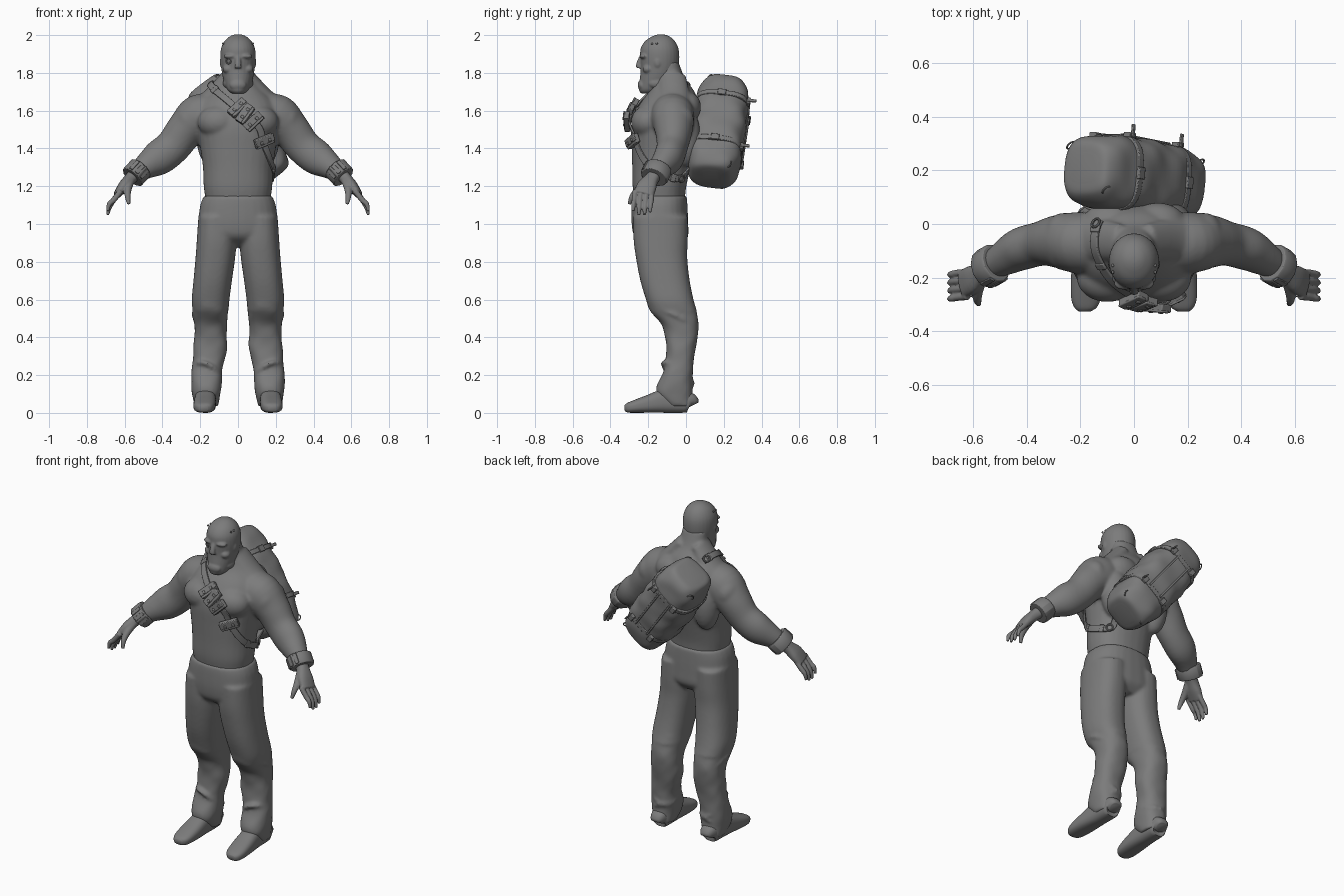
import bpy, bmesh, math
from mathutils import Vector, Matrix
from mathutils.bvhtree import BVHTree

X, Y, Z = Vector((1, 0, 0)), Vector((0, 1, 0)), Vector((0, 0, 1))
if "Cube" in bpy.data.objects:
    bpy.data.objects.remove(bpy.data.objects["Cube"])

grey = bpy.data.materials.new("plain grey")
grey.use_nodes = True
grey.diffuse_color = (0.2, 0.2, 0.2, 1)
grey.node_tree.nodes["Principled BSDF"].inputs["Base Color"].default_value = (0.2, 0.2, 0.2, 1)


def dense(rows, n=4):
    """Smoothly resample rows of numbers."""
    out, last = [], len(rows) - 1
    for i in range(last):
        quad = list(zip(rows[max(i - 1, 0)], rows[i], rows[i + 1], rows[min(i + 2, last)]))
        for t in (k / n for k in range(n)):
            out.append([b + 0.5 * t * (c - a + t * (2 * a - 5 * b + 4 * c - d + t * (3 * b - a - 3 * c + d)))
                        for a, b, c, d in quad])
    return out + [list(rows[last])]


def loft(bm, sections, p=2, sides=28, fold=0):
    """Skin super-elliptic sections given as (centre, u, v)."""
    rings = []
    for c, u, v in sections:
        ring = []
        for k in range(sides):
            a = math.tau * (k + 0.5) / sides
            ca, sa = math.cos(a), math.sin(a)
            w = 1 + fold * math.sin(3 * a + c.z * 45) + fold * math.sin(5 * a - c.z * 70) / 2
            off = u * math.copysign(abs(ca) ** (2 / p), ca) + v * math.copysign(abs(sa) ** (2 / p), sa)
            ring.append(bm.verts.new(c + off * w))
        rings.append(ring)
    for r, q in zip(rings, rings[1:]):
        for k in range(sides):
            j = (k + 1) % sides
            bm.faces.new((r[k], r[j], q[j], q[k]))
    bm.faces.new(rings[0])
    bm.faces.new(rings[-1])


def tube(bm, rows, ref=Y, s=1, n=4, **kw):
    """Tube along (x, y, z, radius, radius) rows."""
    rows = dense(rows, n)
    pts = [Vector((s * r[0], r[1], r[2])) for r in rows]
    secs = []
    for i, r in enumerate(rows):
        d = (pts[min(i + 1, len(pts) - 1)] - pts[max(i - 1, 0)]).normalized()
        u = d.cross(ref).normalized()
        secs.append((pts[i], u * r[3], d.cross(u) * r[-1]))
    loft(bm, secs, **kw)


def stack(bm, rows, s=1, n=4, **kw):
    """Level sections given as (z, centre x, half width, front y, back y)."""
    loft(bm, [(Vector((s * cx, (f + b) / 2, z)), X * w, Y * (b - f) / 2)
              for z, cx, w, f, b in dense(rows, n)], **kw)


def ball(bm, c, r):
    bmesh.ops.create_icosphere(bm, subdivisions=3, radius=1,
                               matrix=Matrix.LocRotScale(Vector(c), None, Vector(r)))


def block(bm, c, a, b, d):
    """Box with half-extent vectors a, b, d."""
    m = Matrix((a, b, d)).transposed().to_4x4()
    m.translation = c
    bmesh.ops.create_cube(bm, size=2, matrix=m)


def hoop(bm, c, a, b, r):
    pts = [(c + a * math.cos(k * math.tau / 16) + b * math.sin(k * math.tau / 16)) for k in range(17)]
    n = a.cross(b).normalized()
    loft(bm, [(q, (q - c).normalized() * r, n * r) for q in pts], sides=8)


def finish(bm, name, voxel=0, smooth=0, bevel=0, angle=40):
    bmesh.ops.recalc_face_normals(bm, faces=bm.faces)
    me = bpy.data.meshes.new(name)
    bm.to_mesh(me)
    bm.free()
    me.materials.append(grey)
    ob = bpy.data.objects.new(name, me)
    bpy.context.collection.objects.link(ob)
    bpy.ops.object.select_all(action='DESELECT')
    ob.select_set(True)
    bpy.context.view_layer.objects.active = ob
    bpy.ops.object.shade_smooth_by_angle(angle=math.radians(angle))
    if voxel:
        m = ob.modifiers.new("blend", 'REMESH')
        m.mode, m.voxel_size, m.use_smooth_shade = 'VOXEL', voxel, True
        m = ob.modifiers.new("soften", 'SMOOTH')
        m.iterations = smooth
    if bevel:
        m = ob.modifiers.new("bevel", 'BEVEL')
        m.width, m.segments = bevel, 2
    return ob


# Torso, neck and arms blended into one skin
bm = bmesh.new()
stack(bm, [(1.08, 0, .17, -.265, -.01), (1.14, 0, .174, -.275, -.005), (1.2, 0, .182, -.283, .002),
           (1.3, 0, .186, -.285, .025), (1.4, 0, .2, -.288, .05), (1.5, 0, .215, -.29, .07),
           (1.58, 0, .215, -.275, .075), (1.65, 0, .19, -.235, .065), (1.71, 0, .135, -.19, .04),
           (1.77, 0, .088, -.17, -.005), (1.86, 0, .075, -.15, -.04)], p=2.3)
for s in (1, -1):
    tube(bm, [(.1, -.07, 1.62, .08, .1), (.2, -.07, 1.57, .12, .115), (.28, -.065, 1.495, .102, .1),
              (.345, -.073, 1.41, .094, .083), (.42, -.093, 1.35, .093, .08), (.485, -.128, 1.307, .07, .066),
              (.555, -.17, 1.255, .043, .043)], s=s)
    ball(bm, (s * .1, -.2, 1.54), (.115, .092, .09))        # chest
    ball(bm, (s * .14, 0, 1.46), (.08, .078, .16))          # back
    ball(bm, (s * .09, .01, 1.62), (.1, .07, .08))          # trapezius
    ball(bm, (s * .265, -.065, 1.55), (.075, .108, .095))   # shoulder
    tube(bm, [(.05, -.07, 1.78, .04, .07), (.13, -.06, 1.68, .05, .08), (.2, -.06, 1.62, .05, .08)], s=s)
body = finish(bm, "torso_and_arms", voxel=.009, smooth=9)

# Head with hooded mask
bm = bmesh.new()
stack(bm, [(1.69, 0, .03, -.235, -.16), (1.71, 0, .055, -.25, -.12), (1.76, 0, .076, -.246, -.065),
           (1.82, 0, .088, -.24, -.042), (1.88, 0, .094, -.243, -.035), (1.93, 0, .09, -.24, -.04),
           (1.97, 0, .07, -.215, -.06), (1.995, 0, .04, -.175, -.09), (2.004, 0, .015, -.145, -.12)])
tube(bm, [(0, -.235, 1.89, .01, .014), (0, -.25, 1.85, .013, .016), (0, -.252, 1.825, .013, .02)], ref=X)
ball(bm, (0, -.232, 1.735), (.045, .024, .03))
for s in (1, -1):
    ball(bm, (s * .036, -.222, 1.888), (.04, .024, .014))
    ball(bm, (s * .052, -.2, 1.82), (.03, .03, .024))
    ball(bm, (s * .085, -.15, 1.855), (.012, .02, .03))
    ball(bm, (s * .06, -.15, 1.745), (.02, .05, .028))
finish(bm, "head", voxel=.005, smooth=6)

bm = bmesh.new()
for s in (1, -1):
    for y, z in ((-.18, 1.955), (-.155, 1.955), (-.168, 1.935)):
        ball(bm, (s * .079, y, z), (.005, .006, .006))
hoop(bm, Vector((-.05, -.226, 1.862)), Vector((.013, -.005, 0)), Z * .013, .004)
finish(bm, "mask_studs")

# Hands
bm = bmesh.new()
for s in (1, -1):
    tube(bm, [(.535, -.155, 1.275, .036, .036), (.57, -.18, 1.24, .032, .037),
              (.605, -.207, 1.2, .03, .052), (.64, -.225, 1.155, .02, .052)], s=s, p=2.4)
    for i in range(4):
        y, drop = -.18 - .03 * i, (.014, 0, 0, .02)[i]
        tube(bm, [(.62, y, 1.175, .015, .014), (.66, y - .004, 1.125, .0145, .0135),
                  (.682, y - .008, 1.085 + drop, .0125, .0125), (.69, y - .01, 1.048 + drop, .008, .008)], s=s)
    tube(bm, [(.57, -.2, 1.23, .024, .024), (.583, -.25, 1.185, .02, .02),
              (.584, -.285, 1.145, .015, .015), (.578, -.3, 1.105, .009, .009)], s=s)
finish(bm, "hands", voxel=.0045, smooth=3)

# Wrist cuffs with raised ribs in front
bm = bmesh.new()
for s in (1, -1):
    c, d = Vector((s * .537, -.157, 1.272)), Vector((s * .62, -.35, -.68)).normalized()
    u = d.cross(Y).normalized()
    v = d.cross(u)
    loft(bm, [(c + d * t, u * r, v * r * 1.12) for t, r in
              ((-.036, .05), (-.036, .064), (-.028, .068), (.028, .068), (.036, .064), (.036, .045))], sides=12)
    for k in (-.5, 0, .5):
        out = v * math.cos(k) + u * math.sin(k)
        out = out * math.copysign(1, -out.y)
        block(bm, c + out * .07, out * .007, d * .03, d.cross(out) * .011)
finish(bm, "wrist_cuffs", bevel=.002, angle=35)

# Trousers with gathered folds below the knee
bm = bmesh.new()
stack(bm, [(1.15, 0, .18, -.283, .004), (1.1, 0, .2, -.288, .008), (1.0, 0, .212, -.288, .012),
           (.93, 0, .207, -.27, .01), (.88, 0, .16, -.2, -.03)], p=2.4)
for s in (1, -1):
    stack(bm, [(1.04, .11, .1, -.28, .01), (.92, .113, .105, -.278, .01), (.82, .12, .105, -.265, .007),
               (.7, .134, .102, -.242, .02), (.6, .145, .1, -.212, .04), (.54, .145, .095, -.19, .058)], s=s, p=2.4)
    stack(bm, [(.6, .145, .097, -.21, .04), (.54, .145, .093, -.19, .055), (.47, .145, .087, -.132, .066),
               (.41, .145, .085, -.112, .064), (.35, .146, .09, -.105, .052), (.28, .155, .084, -.108, .042),
               (.22, .165, .081, -.12, .036), (.14, .167, .08, -.155, .034), (.09, .168, .073, -.15, .035),
               (.035, .168, .062, -.1, .035)], s=s, p=2.4, n=6, fold=.013)
    # bunched cloth over the shin and ankle
    for z, tilt, r in ((.49, .03, .088), (.21, .03, .08), (.14, -.03, .077)):
        c = Vector((s * .16, -.045 if z < .4 else -.06, z))
        hoop(bm, c, Vector((s * (r - .012), 0, tilt)), Vector((0, .08 if z < .4 else .11, -.02 - tilt)), .012)
finish(bm, "trousers", voxel=.009, smooth=8)

# Shoes with flat soles
bm = bmesh.new()
for s in (1, -1):
    tube(bm, [(.17, .036, .04, .03, .03), (.17, .015, .056, .055, .05), (.172, -.1, .064, .064, .055),
              (.176, -.2, .047, .047, .059), (.18, -.275, .033, .033, .055), (.182, -.31, .026, .025, .042),
              (.182, -.325, .024, .015, .024)], ref=X, s=s, p=2.7)
finish(bm, "shoes", angle=60)

# Duffel bag slung diagonally over the back
C = Vector((0, .172, 1.492))
D = Vector((.6, -.12, -.79)).normalized()
U = Vector((.79, 0, .6))
U = (U - D * U.dot(D)).normalized()
V = U.cross(D).normalized()
bm = bmesh.new()
loft(bm, [(C + D * t, U * a, V * b) for t, a, b in dense(
    [(-.312, .06, .05), (-.3, .1, .1), (-.24, .125, .132), (-.12, .143, .142), (0, .148, .146),
     (.12, .146, .144), (.24, .13, .134), (.3, .105, .105), (.312, .06, .05)], 6)], p=3.1, sides=48, fold=.02)
finish(bm, "duffel_bag", angle=60)

# Bag bands, buckles, loose strap ends and rings
bm = bmesh.new()
for t in (-.15, .15):
    loft(bm, [(C + D * (t + w), U * (.143 + g), V * (.142 + g))
              for w, g in ((-.014, 0), (-.014, .004), (.014, .004), (.014, 0))], p=3.1, sides=48)
    for k in (-.08, .08):
        block(bm, C + D * t + U * k + V * .143, D * .02, U * .015, V * .009)
    block(bm, C + D * t + U * .095 + V * .16, D * .009, U * .004, V * .024)
    block(bm, C + D * t + U * .146, D * .018, U * .007, V * .022)
for k in (-.05, .04):
    block(bm, C + U * k + V * .146, D * .15, U * .006, V * .004)
finish(bm, "bag_straps", bevel=.003)
bm = bmesh.new()
for t, k, o in ((-.27, -.1, .09), (.28, .09, .09), (.29, -.09, .06), (-.28, .09, -.08)):
    hoop(bm, C + D * t + U * k + V * o, D * .017, (U + V) * .013, .0035)
finish(bm, "bag_rings")

# Shoulder strap laid on the skin
tree = BVHTree.FromObject(body, bpy.context.evaluated_depsgraph_get())
route = [(-.16, .06, 1.76), (-.165, -.05, 1.76), (-.12, -.18, 1.71), (0, -.32, 1.63), (.09, -.34, 1.53),
         (.165, -.31, 1.42), (.21, -.2, 1.3), (.215, -.05, 1.24), (.17, .06, 1.23)]
hits = [tree.find_nearest(Vector(q)) for q in dense(route, 8)]
pts, nor = [h[0] + h[1] * .009 for h in hits], [h[1] for h in hits]
for _ in range(4):
    for data in (pts, nor):
        data[1:-1] = [(a + b * 2 + c) / 4 for a, b, c in zip(data, data[1:], data[2:])]
frames = []
for i, q in enumerate(pts):
    d = (pts[min(i + 1, len(pts) - 1)] - pts[max(i - 1, 0)]).normalized()
    side = nor[i].cross(d).normalized()
    frames.append((q, d, side, d.cross(side)))
bm = bmesh.new()
loft(bm, [(q, side * .018, n * .006) for q, d, side, n in frames], p=6, sides=16)
finish(bm, "shoulder_strap")

# Ammunition pouches and buckles on the strap
bm = bmesh.new()
for x in (0, .045, .088, .13):
    q, d, side, n = min(frames, key=lambda f: abs(f[0].x - x) + (f[0].y > -.15))
    block(bm, q + n * .015, d * .026, side * .054, n * .015)
    block(bm, q + n * .028 - d * .007, d * .02, side * .056, n * .005)
    for k in (-.025, .025):
        block(bm, q + n * .033 + side * k, d * .009, side * .008, n * .004)
for i in (5, 15, -16, -9):
    q, d, side, n = frames[i]
    block(bm, q + n * .004, d * .014, side * .022, n * .006)
finish(bm, "strap_pouches", bevel=.004)
bm = bmesh.new()
for i in (3, -5):
    q, d, side, n = frames[i]
    hoop(bm, q + n * .012, d * .018, side * .018, .005)
finish(bm, "strap_rings")
